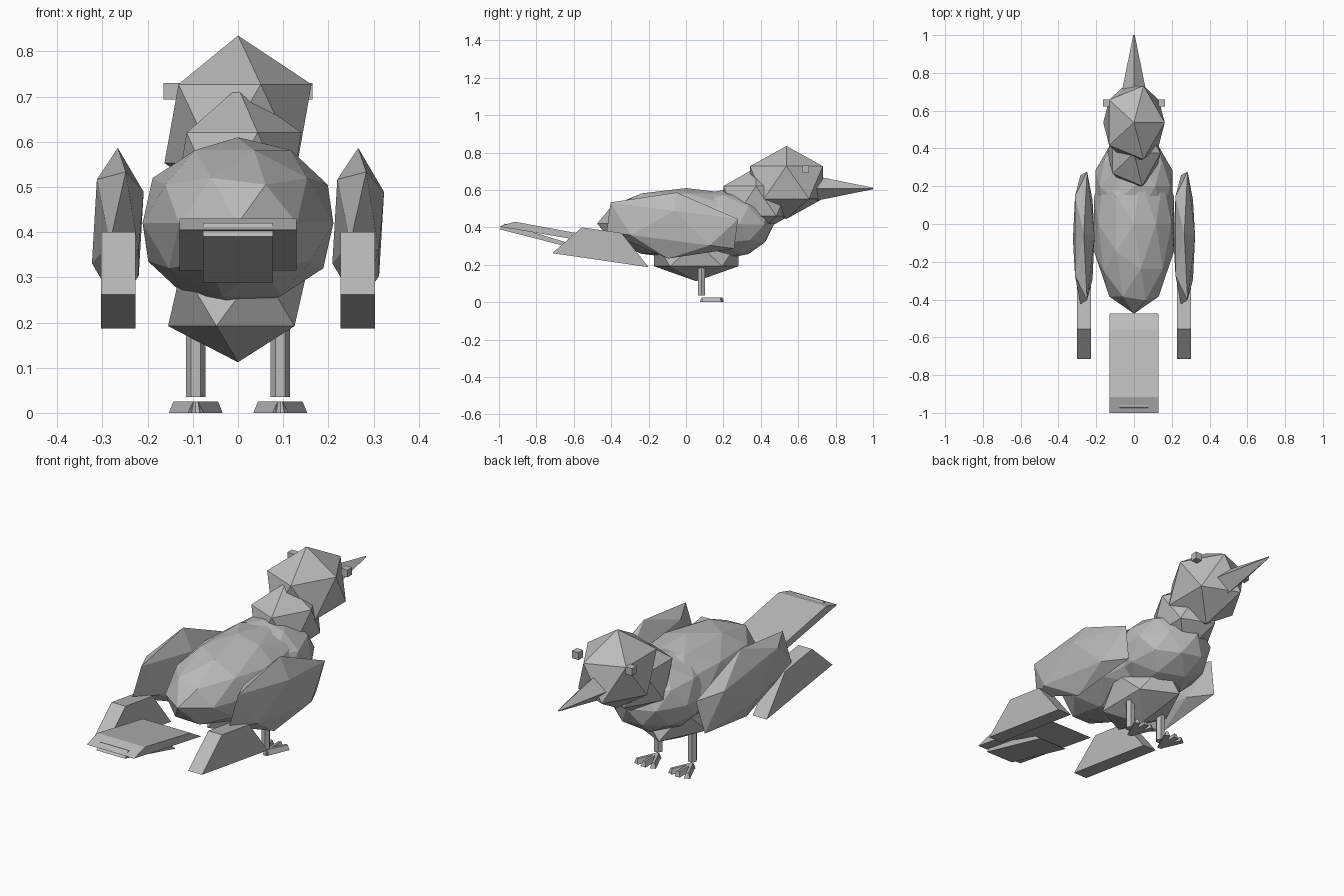
import bpy, bmesh, math
from mathutils import Matrix, Vector

if "Cube" in bpy.data.objects:
    bpy.data.objects.remove(bpy.data.objects["Cube"])

grey = bpy.data.materials.new("plain grey")
grey.diffuse_color = (0.5, 0.5, 0.5, 1)
grey.use_nodes = True
grey.node_tree.nodes["Principled BSDF"].inputs["Base Color"].default_value = grey.diffuse_color


def finish(name, bm):
    bmesh.ops.recalc_face_normals(bm, faces=bm.faces)
    mesh = bpy.data.meshes.new(name)
    bm.to_mesh(mesh)
    bm.free()
    mesh.materials.append(grey)
    obj = bpy.data.objects.new(name, mesh)
    bpy.context.collection.objects.link(obj)
    return obj


def gem(name, loc, radii, subdiv=1, tilt=0.0):
    """Faceted icosphere stretched to an ellipsoid."""
    bm = bmesh.new()
    m = Matrix.LocRotScale(Vector(loc), Matrix.Rotation(tilt, 3, 'X'), Vector(radii))
    bmesh.ops.create_icosphere(bm, subdivisions=subdiv, radius=1, matrix=m)
    return finish(name, bm)


def cone(name, loc, r1, r2, depth, sides, rot):
    bm = bmesh.new()
    bmesh.ops.create_cone(bm, cap_ends=True, segments=sides, radius1=r1, radius2=r2,
                          depth=depth, matrix=Matrix.Translation(loc) @ rot)
    return finish(name, bm)


def prism(name, profile, x, half):
    """Side profile (y, z) extruded across x."""
    bm = bmesh.new()
    face = bm.faces.new([bm.verts.new((x - half, y, z)) for y, z in profile])
    ext = bmesh.ops.extrude_face_region(bm, geom=[face])
    verts = [v for v in ext["geom"] if isinstance(v, bmesh.types.BMVert)]
    bmesh.ops.translate(bm, verts=verts, vec=(2 * half, 0, 0))
    return finish(name, bm)


# Torso, neck and head
gem("body", (0, 0, 0.42), (0.222, 0.475, 0.19), 2)
gem("chest", (0, 0.2, 0.415), (0.215, 0.27, 0.185), 2)
gem("belly", (0, 0.055, 0.257), (0.173, 0.265, 0.145))
gem("neck", (0, 0.375, 0.54), (0.157, 0.205, 0.18))
gem("head", (0, 0.537, 0.64), (0.182, 0.229, 0.195))

# Four-sided beak pointing along +y
cone("beak", (0, 0.8, 0.608), 0.085, 0.004, 0.4, 4, Matrix.Rotation(-math.pi / 2, 4, 'X'))

# Tail: broad upper plate and narrow lower plate
prism("tail", [(-1.0, 0.405), (-0.915, 0.43), (-0.56, 0.365), (-0.475, 0.315)], 0, 0.13)
prism("lower_tail", [(-0.998, 0.39), (-0.97, 0.42), (-0.64, 0.32), (-0.6, 0.288)], 0, 0.078)


def toe(name, heel, angle):
    """Tapered bar running forward from the heel."""
    bm = bmesh.new()
    bmesh.ops.create_cube(bm, size=1)
    for v in bm.verts:
        top = v.co.z > 0
        v.co.x *= 0.012 if top else 0.028
        v.co.y = (v.co.y + 0.5) * 0.125 - 0.01
        if top:
            v.co.y = min(max(v.co.y, -0.002), 0.108)
        v.co.z = 0.025 if top else 0.0
    bm.transform(Matrix.Translation(heel) @ Matrix.Rotation(angle, 4, 'Z'))
    return finish(name, bm)


# Paired parts
for s, side in ((-1, "left"), (1, "right")):
    gem(f"{side}_wing", (s * 0.266, -0.073, 0.41), (0.064, 0.404, 0.178), 1, -0.13)
    prism(f"{side}_wing_tip",
          [(-0.715, 0.262), (-0.557, 0.4), (-0.345, 0.37), (-0.2, 0.187)], s * 0.265, 0.038)

    bm = bmesh.new()
    bmesh.ops.create_cube(bm, size=0.036, matrix=Matrix.Translation((s * 0.147, 0.64, 0.712)))
    finish(f"{side}_eye", bm)

    cone(f"{side}_leg", (s * 0.0935, 0.083, 0.135), 0.0215, 0.0215, 0.2, 6,
         Matrix.Rotation(math.pi / 2, 4, 'Z'))
    for i, a in enumerate((-24, 0, 24)):
        toe(f"{side}_toe_{i + 1}", (s * 0.0935, 0.088, 0), math.radians(a))
